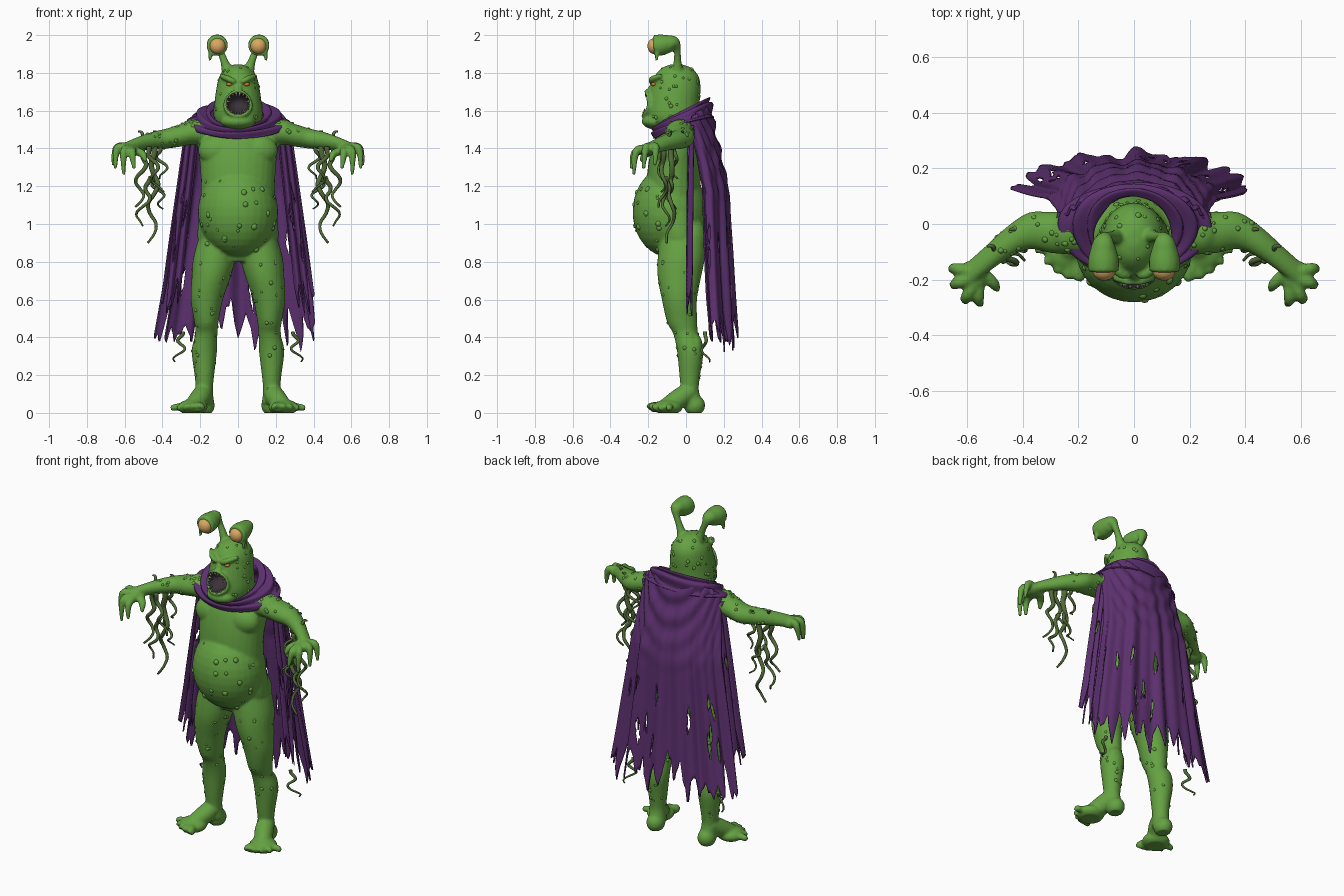
import bpy, bmesh, random
from math import sin, cos, pi, sqrt
from mathutils import Vector, Matrix

random.seed(4)
cube = bpy.data.objects.get("Cube")
if cube:
    bpy.data.objects.remove(cube)


def material(name, *rgb):
    m = bpy.data.materials.new(name)
    m.use_nodes = True
    m.diffuse_color = (*rgb, 1)
    m.node_tree.nodes["Principled BSDF"].inputs["Base Color"].default_value = (*rgb, 1)
    return m


SKIN = material("green skin", .13, .36, .055)
OLIVE = material("olive tentacle", .085, .15, .04)
CLOTH = material("purple cloth", .11, .03, .16)
TAN = material("tan eyeball", .7, .39, .12)
ORANGE = material("orange eye", .7, .2, .02)
DARK = material("dark mouth", .045, .032, .042)
BONE = material("dull teeth", .27, .25, .2)


def smooth_path(keys, steps):
    """Catmull-Rom interpolation of tuples."""
    k = [Vector(p) for p in keys]
    k = [k[0]] + k + [k[-1]]
    out = []
    for i in range(1, len(k) - 2):
        a, b, c, d = k[i - 1:i + 3]
        for j in range(steps):
            t = j / steps
            out.append(b + (c - a) * (t / 2) + (a * 2 - b * 5 + c * 4 - d) * (t * t / 2)
                       + (b * 3 - a - c * 3 + d) * (t ** 3 / 2))
    return out + [k[-2]]


def bridge(bm, rings):
    """Skin a list of point rings and cap the ends."""
    vs = [[bm.verts.new(p) for p in r] for r in rings]
    n = len(vs[0])
    for a, b in zip(vs, vs[1:]):
        for i in range(n):
            bm.faces.new((a[i], a[(i + 1) % n], b[(i + 1) % n], b[i]))
    bm.faces.new(vs[0][::-1])
    bm.faces.new(vs[-1])


def loft(bm, keys, axis="z", side=1, n=28):
    """Ellipse sections; z: (z, cx, cy, rx, ry), x: (x, cy, cz, ry, rz)."""
    rings = []
    for t, c1, c2, r1, r2 in smooth_path(keys, 4):
        ring = []
        for i in range(n):
            p, q = c1 + r1 * cos(2 * pi * i / n), c2 + r2 * sin(2 * pi * i / n)
            ring.append((p * side, q, t) if axis == "z" else (t * side, p, q))
        rings.append(ring)
    bridge(bm, rings)


def tube(bm, keys, side=1, n=10, steps=4):
    """Round tube through (x, y, z, radius) points."""
    pts = smooth_path(keys, steps)
    cs = [Vector((p[0] * side, p[1], p[2])) for p in pts]
    normal, rings = Vector((.31, .77, .55)), []
    for i, c in enumerate(cs):
        t = (cs[min(i + 1, len(cs) - 1)] - cs[max(i - 1, 0)]).normalized()
        normal = (normal - t * normal.dot(t)).normalized()
        b = t.cross(normal)
        rings.append([c + (normal * cos(2 * pi * j / n) + b * sin(2 * pi * j / n)) * pts[i][3]
                      for j in range(n)])
    bridge(bm, rings)


def ball(bm, c, r, side=1, seg=20):
    m = Matrix.Translation((c[0] * side, c[1], c[2])) @ Matrix.Diagonal((*r, 1))
    bmesh.ops.create_uvsphere(bm, u_segments=seg, v_segments=seg // 2 + 1, radius=1, matrix=m)


def make(name, bm, *mats):
    bmesh.ops.recalc_face_normals(bm, faces=bm.faces)
    me = bpy.data.meshes.new(name)
    bm.to_mesh(me)
    bm.free()
    for m in mats:
        me.materials.append(m)
    for p in me.polygons:
        p.use_smooth = True
    ob = bpy.data.objects.new(name, me)
    bpy.context.collection.objects.link(ob)
    return ob


def lip(t, scale=1.0):
    """Point on the rim of the gaping mouth, t = 0 at the top."""
    x = (.066 - .01 * cos(t)) * sin(t) * scale
    return x, -.075 - .135 * sqrt(1 - (x / .12) ** 2) - .008 * (1 - cos(t)), 1.638 + .064 * cos(t) * scale


# Body: torso, belly and head
body = bmesh.new()
loft(body, [(.8, 0, -.02, .15, .09), (.9, 0, -.03, .21, .13), (1.02, 0, -.045, .21, .145),
            (1.15, 0, -.065, .197, .145), (1.3, 0, -.06, .2, .142), (1.42, 0, -.035, .212, .142),
            (1.5, 0, -.02, .19, .12), (1.56, 0, -.02, .12, .1), (1.62, 0, -.03, .09, .09)])
ball(body, (0, -.085, 1.065), (.212, .198, .242), seg=32)
loft(body, [(1.49, 0, -.06, .06, .08), (1.53, 0, -.07, .112, .125), (1.58, 0, -.07, .13, .14),
            (1.65, 0, -.065, .124, .138), (1.72, 0, -.055, .114, .132), (1.78, 0, -.05, .099, .118),
            (1.825, 0, -.05, .062, .08), (1.845, 0, -.05, .02, .03)])
ball(body, (0, -.155, 1.543), (.092, .08, .043))
ball(body, (0, -.18, 1.722), (.024, .02, .018))
tube(body, [(*lip(2 * pi * i / 14), .012) for i in range(15)])

for s in (1, -1):
    # Chest, buttocks and shoulders
    ball(body, (.1, -.1, 1.39), (.112, .072, .085), s)
    ball(body, (.1, .025, .92), (.1, .088, .12), s)
    ball(body, (.235, -.03, 1.485), (.08, .08, .068), s)
    # Legs with knees and calves
    loft(body, [(.05, .175, .03, .05, .06), (.12, .178, .02, .045, .048), (.2, .178, .02, .052, .055),
                (.33, .178, .022, .067, .07), (.42, .167, -.002, .058, .066), (.48, .167, -.02, .064, .08),
                (.6, .165, -.035, .085, .093), (.72, .142, -.035, .103, .115), (.82, .125, -.025, .112, .125),
                (.92, .11, -.02, .1, .12)], side=s)
    ball(body, (.165, -.068, .5), (.042, .036, .05), s)
    ball(body, (.178, .05, .34), (.055, .04, .08), s)
    # Feet and toes
    ball(body, (.175, .045, .04), (.052, .057, .055), s)
    tube(body, [(.178, .03, .12, .047), (.2, -.03, .08, .054), (.24, -.1, .035, .046)], s, 16)
    ball(body, (.24, -.095, .03), (.08, .078, .042), s)
    for i in range(5):
        x, y, r = .2 + .035 * i, -.195 + .006 * i * i, .027 - .002 * i
        tube(body, [(x * .5 + .115, y * .5 - .04, .035, r), (x, y + .01, .028, r), (x, y, .022, r * .7)], s)
    # Arms, palms and fingers
    loft(body, [(.12, 0, 1.47, .1, .08), (.22, -.03, 1.485, .08, .065), (.3, -.03, 1.47, .074, .06),
                (.38, -.025, 1.452, .066, .053), (.46, -.07, 1.44, .058, .046),
                (.54, -.135, 1.42, .05, .037), (.6, -.185, 1.4, .047, .03)], "x", s)
    ball(body, (.585, -.19, 1.395), (.055, .058, .032), s)
    for a, b, c in [((.6, -.17, 1.41), (.645, -.16, 1.4), (.662, -.165, 1.31)),
                    ((.6, -.2, 1.41), (.642, -.215, 1.395), (.65, -.225, 1.29)),
                    ((.58, -.22, 1.4), (.605, -.266, 1.38), (.605, -.276, 1.26)),
                    ((.56, -.22, 1.39), (.56, -.272, 1.375), (.55, -.29, 1.29)),
                    ((.55, -.17, 1.39), (.505, -.215, 1.37), (.49, -.24, 1.33))]:
        tube(body, [(*a, .023), (*b, .021), (*c, .009)], s)
    # Eye stalks with blunt hoods and drips, angry brows
    tube(body, [(.05, -.045, 1.79, .036), (.072, -.045, 1.86, .021), (.098, -.047, 1.925, .02),
                (.108, -.065, 1.955, .038), (.11, -.095, 1.953, .048), (.11, -.13, 1.948, .056),
                (.11, -.172, 1.945, .055)], s, 20)
    tube(body, [(.145, -.15, 1.92, .014), (.148, -.155, 1.885, .01), (.146, -.155, 1.865, .01)], s)
    tube(body, [(.015, -.188, 1.75, .011), (.05, -.178, 1.768, .017), (.092, -.13, 1.785, .012)], s)

ob = make("body", body)
mod = ob.modifiers.new("blend", "REMESH")
mod.mode, mod.voxel_size = "VOXEL", .008
mod = ob.modifiers.new("soften", "SMOOTH")
mod.factor, mod.iterations = .5, 3
bpy.context.view_layer.update()
mesh = bpy.data.meshes.new_from_object(ob.evaluated_get(bpy.context.evaluated_depsgraph_get()))
ob.modifiers.clear()
ob.data = mesh
mesh.materials.clear()
mesh.materials.append(SKIN)
mesh.materials.append(DARK)


def mouth(p):
    return sqrt((p.x / .063) ** 2 + ((p.z - 1.638) / .06) ** 2) if p.y < -.08 else 9


# Flat soles and the sunken mouth
inside = [mouth(p.center) < 1 for p in mesh.polygons]
for v in mesh.vertices:
    v.co.z = max(v.co.z, 0)
    d = mouth(v.co)
    if d < 1:
        v.co.y += .07 * (1 - d * d)
for p, hole in zip(mesh.polygons, inside):
    p.material_index = int(hole)
    p.use_smooth = True

# Low warts half sunk into belly, legs, head and arms
warts = bmesh.new()
count = 0
while count < 240:
    p = random.choice(mesh.polygons)
    x, y, z = p.center
    belly = .86 < z < 1.24 and y < -.12
    limb = .12 < z < .8 or (.26 < abs(x) < .5 and z > 1.3)
    scalp = 1.52 < z < 1.83 and (y > -.13 or abs(x) > .085)
    if (scalp or (belly and random.random() < .7) or (limb and random.random() < .5)) and mouth(p.center) > 1.5:
        r = random.uniform(.006, .02 if belly else .013)
        ball(warts, p.center - p.normal * r * .45, (r, r, r), seg=10)
        count += 1
make("warts", warts, SKIN)

# Eyes and teeth
stalk_eyes, face_eyes, teeth = bmesh.new(), bmesh.new(), bmesh.new()
for s in (1, -1):
    ball(stalk_eyes, (.108, -.168, 1.942), (.042, .036, .042), s, 24)
    ball(face_eyes, (.045, -.171, 1.74), (.017, .014, .011), s)
for i in range(16):
    t = 2 * pi * (i + .5) / 16
    a, b = lip(t, .94), lip(t, .72 if i % 3 else .5)
    tube(teeth, [(*a, .008), (b[0], a[1] - .004, b[2], .0015)], n=6, steps=1)
make("stalk_eyes", stalk_eyes, TAN)
make("face_eyes", face_eyes, ORANGE)
make("teeth", teeth, BONE)

# Tentacles under the forearms, hooks on top, and trailing tips behind the legs
tentacles = bmesh.new()
for s in (1, -1):
    for x, y, z, length, lean, r in [(.44, -.08, 1.42, .52, .02, .016), (.5, -.12, 1.41, .32, .03, .014),
                                     (.42, -.06, 1.42, .18, -.03, .011), (.47, -.13, 1.41, .24, -.05, .013),
                                     (.46, -.11, 1.25, .26, .07, .012), (.45, -.08, 1.25, .17, -.06, .01),
                                     (.29, .1, .43, .16, .03, .01)]:
        keys = []
        for i in range(11):
            f, w = i / 10, x * 40 + i * 1.3 * (.6 + length)
            keys.append((x + lean * f + .026 * sin(w) * min(1, f * 3), y + .028 * cos(w * .9) * f,
                         z - length * f, r * (1.1 - .7 * f)))
        tube(tentacles, keys, s, 8, 3)
    for x, y in [(.42, -.04), (.5, -.1)]:
        tube(tentacles, [(x, y, 1.45, .01), (x + .01, y + .02, 1.485, .008), (x + .03, y + .02, 1.49, .004)], s, 8)
make("tentacles", tentacles, OLIVE)


def cloth(name, nu, nv, place, holes=()):
    """Thin sheet from place(u, v); diamond-shaped tears are left open."""
    bm = bmesh.new()
    g = [[bm.verts.new(place(i / nu, j / nv)) for j in range(nv + 1)] for i in range(nu + 1)]
    for i in range(nu):
        for j in range(nv):
            u, v = (i + .5) / nu, (j + .5) / nv
            if all(abs(u - a) / w + abs(v - b) / h > 1 for a, b, w, h in holes):
                bm.faces.new((g[i][j], g[i + 1][j], g[i + 1][j + 1], g[i][j + 1]))
    bmesh.ops.remove_doubles(bm, verts=bm.verts, dist=.0001)
    m = make(name, bm, CLOTH).modifiers.new("thickness", "SOLIDIFY")
    m.thickness, m.offset = .008, 0


def ragged(teeth_count, low, high, notch):
    """Torn hem height as a function of u."""
    h = [random.uniform(low, high) + (0 if i % 2 else random.uniform(.2, 1) * notch)
         for i in range(teeth_count * 2 + 2)]

    def at(u):
        f = u * teeth_count * 2
        i = int(f)
        return h[i] + (h[i + 1] - h[i]) * (f - i)
    return at


# Back of the cape, with swags above and hanging folds below
hem = ragged(13, .31, .46, .2)
small_hem = ragged(34, -.03, .02, .05)


def cape(u, v):
    k = u * 2 - 1
    top = 1.64 - .09 * k * k
    z = top + (hem(u) + small_hem(u) - top) * v
    f = min(1, max(0, (1.63 - z) / 1.25))
    a = k * 1.38
    fold = .012 * min(1, f * 1.6) * (sin(a * 13 + f) + .6 * sin(a * 23 + 1))
    swag = .014 * max(0, 1 - f * 2.2) * sin(46 * (z - .5 * k * k))
    back = .115 + .095 * min(1, f * 2.8) ** .8 + .05 * f * f
    width = .255 + .185 * f ** 1.3
    return ((width + fold) * sin(a), back - (.15 + .02 * f) * (1 - cos(a)) + (fold + swag) * cos(a), z)


tears = [(random.uniform(.06, .94), random.uniform(.55, .85), .014, random.uniform(.04, .08))
         for _ in range(14)]
cloth("cape_back", 136, 48, cape, tears)

# Torn side panels hanging from the shoulders
for s, side_name in ((1, "left"), (-1, "right")):
    edge = ragged(4, .42, .62, .3)

    def panel(u, v):
        z = 1.52 + (edge(u) - 1.52) * v
        f = (1.52 - z) / 1.1
        x = .205 + .12 * f + u * (.07 + .04 * f)
        return (s * x, .025 + .014 * sin(u * 16 + f * 2) - .01 * f, z)
    cloth("cape_side_" + side_name, 32, 40, panel, [(.3, .55, .12, .07), (.7, .7, .12, .08), (.55, .4, .08, .05)])


# Gathered collar round the neck
def collar(u, v):
    t = 2 * pi * u
    back = (1 - cos(t)) / 2
    inner, outer = 1.51 + .145 * back, 1.46 + .1 * back + .015 * sin(t) ** 2
    z = inner + (outer - inner) * v + .034 * sin(pi * v) * (.2 + back)
    bump = .008 * sin(v * 15 + 2.2 * cos(t) + .6 * sin(3 * t))
    return ((.14 + .13 * v + bump) * sin(t), -.03 + .015 * v - (.138 + .022 * v + bump) * cos(t), z + bump)


cloth("collar", 72, 22, collar)
